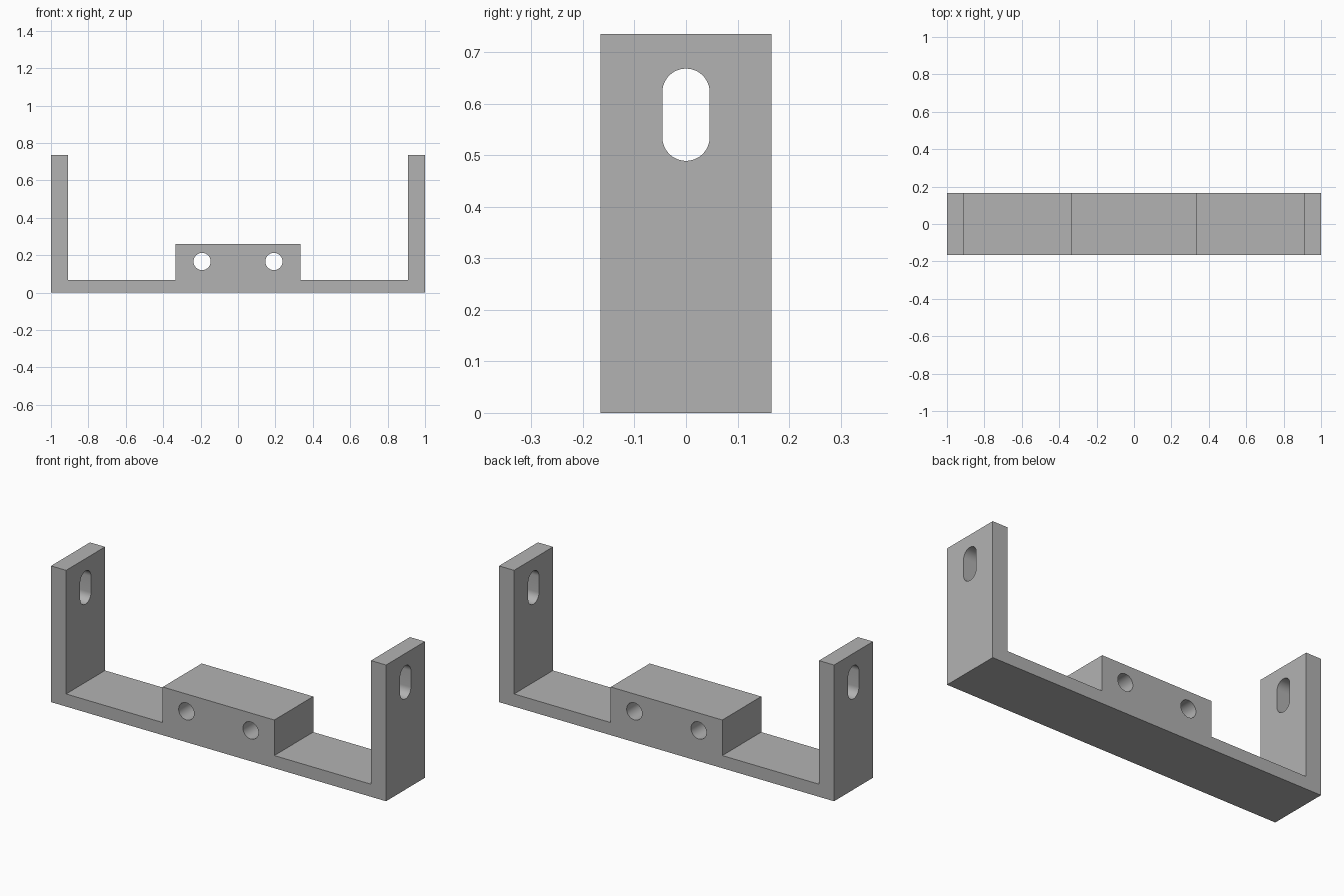
import bpy
import bmesh
import math
from mathutils import Vector

cube = bpy.data.objects.get("Cube")
if cube:
    bpy.data.objects.remove(cube, do_unlink=True)

# Single grey finish
GREY = (0.448, 0.448, 0.448, 1.0)
grey = bpy.data.materials.new("plain_grey")
grey.use_nodes = True
grey.diffuse_color = GREY
grey.node_tree.nodes["Principled BSDF"].inputs["Base Color"].default_value = GREY

HALF_DEPTH = 0.166


def prism(name, outline, direction):
    """Extrude a closed outline of 3D points along a direction."""
    bm = bmesh.new()
    face = bm.faces.new([bm.verts.new(p) for p in outline])
    result = bmesh.ops.extrude_face_region(bm, geom=[face])
    moved = [v for v in result["geom"] if isinstance(v, bmesh.types.BMVert)]
    bmesh.ops.translate(bm, verts=moved, vec=Vector(direction))
    bmesh.ops.recalc_face_normals(bm, faces=bm.faces)
    mesh = bpy.data.meshes.new(name)
    bm.to_mesh(mesh)
    bm.free()
    mesh.materials.append(grey)
    obj = bpy.data.objects.new(name, mesh)
    bpy.context.collection.objects.link(obj)
    return obj


def arc(u, v, radius, start, end, steps):
    """Points on an arc, both ends included."""
    angles = [start + (end - start) * i / steps for i in range(steps + 1)]
    return [(u + radius * math.cos(a), v + radius * math.sin(a)) for a in angles]


# Bracket body: base strip, raised centre block and two end uprights
half = [(0.333, 0.26), (0.333, 0.068), (0.91, 0.068), (0.91, 0.735), (1, 0.735), (1, 0)]
profile = half + [(-x, z) for x, z in reversed(half)]
body = prism("bracket_body", [(x, -HALF_DEPTH, z) for x, z in profile],
             (0, 2 * HALF_DEPTH, 0))

# Round holes front to back through the centre block
cutters = []
for side, x in (("left", 0.192), ("right", -0.192)):
    circle = arc(x, 0.166, 0.046, 0, 2 * math.pi, 48)[:-1]
    cutters.append(prism(side + "_bolt_hole_cutter",
                         [(u, -0.3, v) for u, v in circle], (0, 0.6, 0)))

# Vertical slots through the uprights
slot = arc(0, 0.622, 0.046, 0, math.pi, 24) + arc(0, 0.535, 0.046, math.pi, 2 * math.pi, 24)
for side, x in (("left", 0.8), ("right", -1.1)):
    cutters.append(prism(side + "_slot_cutter",
                         [(x, u, v) for u, v in slot], (0.3, 0, 0)))

for cutter in cutters:
    cutter.hide_render = True
    cutter.hide_viewport = True
    cutter.display_type = 'WIRE'
    cut = body.modifiers.new(cutter.name, 'BOOLEAN')
    cut.operation = 'DIFFERENCE'
    cut.solver = 'EXACT'
    cut.object = cutter

# Bake the cuts, then drop the cutters
bpy.context.view_layer.update()
evaluated = body.evaluated_get(bpy.context.evaluated_depsgraph_get())
final_mesh = bpy.data.meshes.new_from_object(evaluated)
body.modifiers.clear()
body.data = final_mesh
for cutter in cutters:
    bpy.data.objects.remove(cutter, do_unlink=True)

# Smooth hole walls, sharp edges elsewhere
bpy.ops.object.select_all(action='DESELECT')
body.select_set(True)
bpy.context.view_layer.objects.active = body
bpy.ops.object.shade_smooth_by_angle(angle=math.radians(30))
